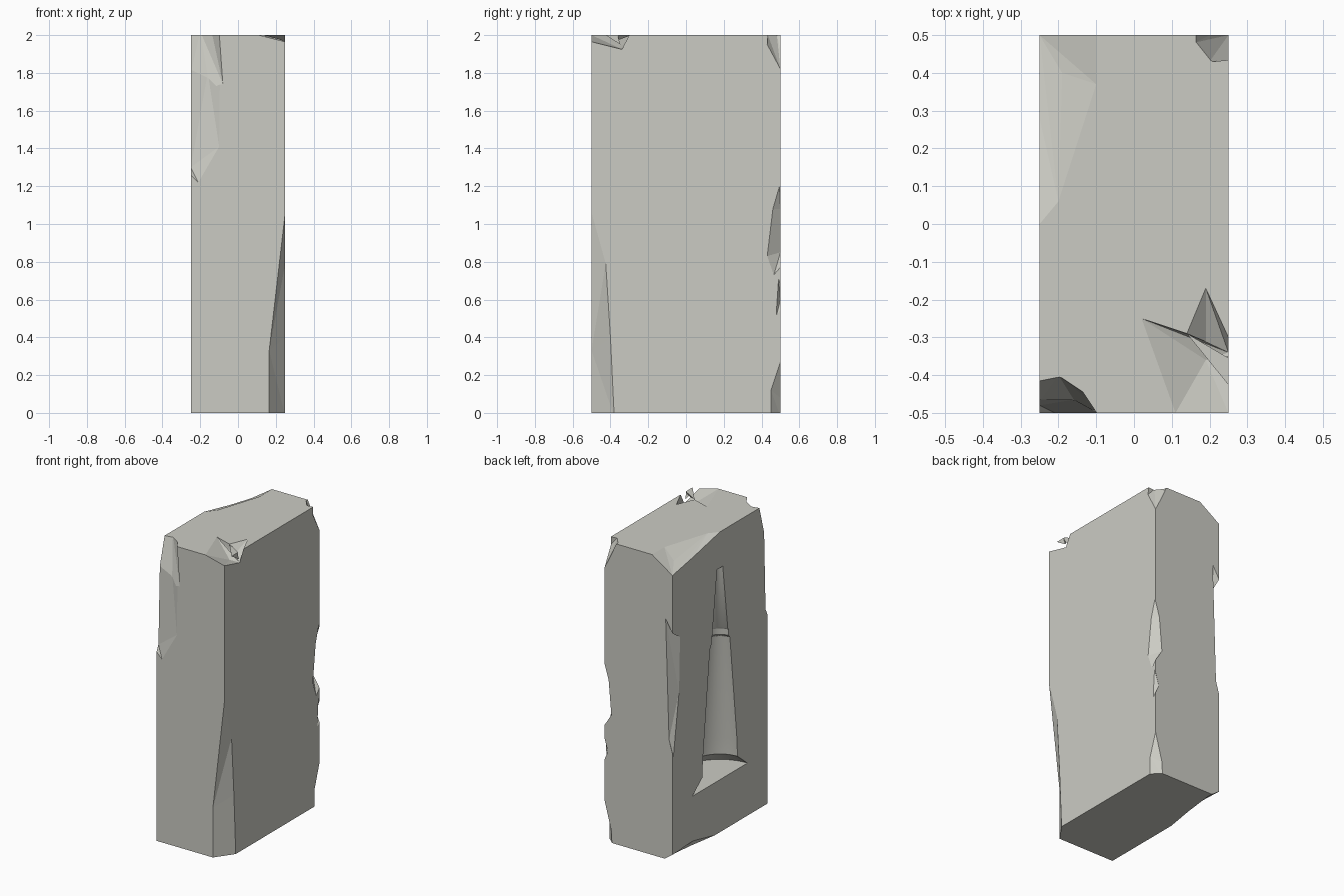
import bpy, bmesh, math

if "Cube" in bpy.data.objects:
    bpy.data.objects.remove(bpy.data.objects["Cube"])

stone = bpy.data.materials.new("pale_grey_stone")
stone.diffuse_color = (0.60, 0.60, 0.55, 1)
stone.use_nodes = True
stone.node_tree.nodes["Principled BSDF"].inputs["Base Color"].default_value = stone.diffuse_color


def make(name, bm):
    bm.normal_update()
    bmesh.ops.recalc_face_normals(bm, faces=bm.faces[:])
    if bm.calc_volume(signed=True) < 0:
        bmesh.ops.reverse_faces(bm, faces=bm.faces[:])
    bm.normal_update()
    me = bpy.data.meshes.new(name)
    bm.to_mesh(me)
    bm.free()
    me.materials.append(stone)
    ob = bpy.data.objects.new(name, me)
    bpy.context.scene.collection.objects.link(ob)
    return ob


def volume(me):
    bm = bmesh.new()
    bm.from_mesh(me)
    vol = bm.calc_volume(signed=True) if bm.faces else 0
    bm.free()
    return vol


def carve(target, cutter):
    """Cut, keeping only a result that is a sound, slightly smaller slab."""
    before = volume(target.data)
    for solver in ('EXACT', 'MANIFOLD', 'FLOAT'):
        mod = target.modifiers.new("carve", 'BOOLEAN')
        mod.operation, mod.object = 'DIFFERENCE', cutter
        mod.solver = solver
        bpy.context.view_layer.update()
        dg = bpy.context.evaluated_depsgraph_get()
        new = bpy.data.meshes.new_from_object(target.evaluated_get(dg), depsgraph=dg)
        target.modifiers.remove(mod)
        if before * 0.9 < volume(new) < before - 1e-7:
            target.data = new
            break
    bpy.data.objects.remove(cutter, do_unlink=True)


def chip(target, points):
    """Knock a convex flake off the block."""
    bm = bmesh.new()
    for p in points:
        bm.verts.new(p)
    bmesh.ops.convex_hull(bm, input=bm.verts[:])
    loose = [v for v in bm.verts if not v.link_faces]
    bmesh.ops.delete(bm, geom=loose, context='VERTS')
    carve(target, make("chip_cutter", bm))


# Slab
bm = bmesh.new()
bmesh.ops.create_cube(bm, size=1)
for v in bm.verts:
    v.co = (v.co.x * 0.5, v.co.y, v.co.z * 2 + 1)
block = make("stone_slab", bm)

# Half-round tapered niche in the left side (radius, height)
profile = [(0.29, 0.35), (0.185, 0.435), (0.18, 0.55), (0.105, 1.26),
           (0.092, 1.275), (0.090, 1.315), (0.083, 1.325), (0.03, 1.76)]
N = 40
bm = bmesh.new()
rings = [[bm.verts.new((-0.25 + r * math.cos((i + .5) * math.tau / N),
                        r * math.sin((i + .5) * math.tau / N), z))
          for i in range(N)] for r, z in profile]
for a, b in zip(rings, rings[1:]):
    for i in range(N):
        j = (i + 1) % N
        bm.faces.new((a[i], a[j], b[j], b[i])).smooth = True
bm.faces.new(rings[0][::-1])
bm.faces.new(rings[-1])
carve(block, make("niche_cutter", bm))

# Front left edge, lower and upper flakes
chip(block, [(-.095, -.5, 1.85), (-.1, -.5, 1.41), (-.19, -.5, 1.38), (-.21, -.5, 1.22),
             (-.25, -.465, 1.82), (-.25, -.48, 1.3), (-.16, -.465, 1.8),
             (-.27, -.53, 1.22), (-.27, -.53, 1.85), (-.1, -.53, 1.6)])
chip(block, [(-.1, -.5, 2.02), (-.08, -.5, 1.74), (-.14, -.44, 2.02), (-.2, -.4, 2.02),
             (-.25, -.41, 2.02), (-.25, -.47, 1.8), (-.15, -.48, 1.72),
             (-.28, -.54, 1.75), (-.28, -.54, 2.02), (-.1, -.53, 1.9)])
# Front right edge at the foot
chip(block, [(.165, -.5, -.02), (.165, -.5, .33), (.25, -.5, 1.06), (.25, -.38, -.02),
             (.25, -.4, .4), (.25, -.425, .79), (.205, -.45, .27), (.28, -.53, -.02),
             (.28, -.53, 1.06)])
# Front right top corner, broad flake and pointed nick
chip(block, [(.02, -.25, 2), (.11, -.5, 2), (.25, -.5, 1.965), (.25, -.34, 1.925),
             (.19, -.36, 1.935), (.14, -.29, 2), (.27, -.53, 1.98), (.27, -.34, 1.93),
             (.15, -.4, 2.05), (.27, -.53, 2.05)])
chip(block, [(.19, -.17, 2), (.14, -.29, 2), (.25, -.3, 2), (.19, -.36, 1.935),
             (.25, -.34, 1.925), (.2, -.28, 2.04), (.28, -.36, 2.02)])
# Back left top edge
chip(block, [(-.25, 0, 2), (-.2, .06, 2), (-.17, .2, 2), (-.14, .35, 2), (-.1, .37, 2),
             (-.1, .5, 2), (-.25, .5, 1.9), (-.25, .28, 1.94), (-.19, .4, 1.945),
             (-.28, .53, 1.92), (-.28, .53, 2.06), (-.12, .53, 2.05), (-.28, .2, 2.05)])
# Back left edge at mid height
chip(block, [(-.2, .5, 1.6), (-.25, .42, 1.46), (-.25, .43, 1.1), (-.25, .49, .69),
             (-.225, .5, .8), (-.27, .53, 1.5), (-.27, .53, .72)])
# Back left bottom edge
chip(block, [(-.18, .5, -.01), (-.25, .5, .04), (-.25, .28, .05), (-.25, .05, 0),
             (-.21, .25, -.01), (-.28, .53, -.02), (-.28, .2, -.02), (-.28, .53, .03)])
# Back right edge, from top to foot
chip(block, [(.16, .48, 2.01), (.2, .43, 2.01), (.25, .435, 2.01), (.25, .43, 1.95),
             (.25, .465, 1.9), (.25, .5, 1.82), (.16, .5, 2.01), (.2, .5, 1.92),
             (.28, .53, 1.85), (.28, .53, 2.02)])
chip(block, [(.25, .43, .83), (.25, .465, .73), (.25, .46, 1.08), (.25, .495, 1.2),
             (.2, .5, .85), (.22, .5, 1.08), (.28, .53, .76), (.28, .53, 1.15)])
chip(block, [(.25, .48, .52), (.25, .48, .56), (.25, .49, .71), (.225, .5, .6),
             (.27, .52, .52), (.27, .52, .7)])
chip(block, [(.25, .45, -.02), (.25, .45, .12), (.25, .5, .27), (.195, .5, -.02),
             (.2, .5, .08), (.28, .53, -.02), (.28, .53, .25)])

# Keep the niche smooth between its crisp rims
bm = bmesh.new()
bm.from_mesh(block.data)
for e in bm.edges:
    e.smooth = len(e.link_faces) == 2 and e.calc_face_angle(0) < math.radians(30)
bm.to_mesh(block.data)
bm.free()
